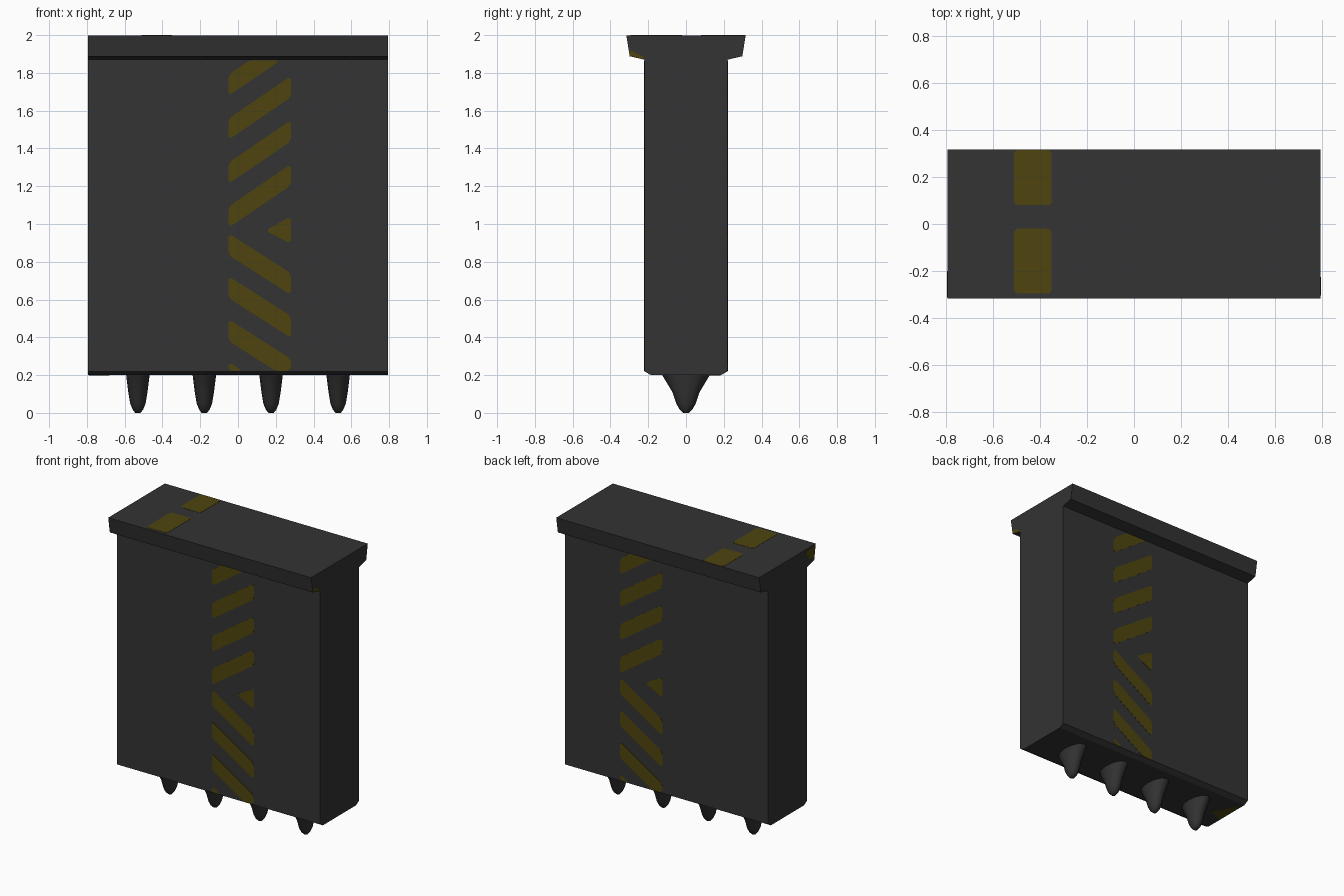
import bpy, bmesh, math
from mathutils import Vector

if "Cube" in bpy.data.objects:
    bpy.data.objects.remove(bpy.data.objects["Cube"])


def material(name, rgb):
    m = bpy.data.materials.new(name)
    m.diffuse_color = (*rgb, 1)
    m.use_nodes = True
    m.node_tree.nodes["Principled BSDF"].inputs["Base Color"].default_value = m.diffuse_color
    return m


GREY = material("charcoal", (0.033, 0.033, 0.033))
YELLOW = material("hazard_yellow", (0.077, 0.06, 0.0045))
L = 0.793  # half length


def finish(bm, name, mat, smooth=None):
    bmesh.ops.recalc_face_normals(bm, faces=bm.faces)
    me = bpy.data.meshes.new(name)
    bm.to_mesh(me)
    bm.free()
    ob = bpy.data.objects.new(name, me)
    bpy.context.collection.objects.link(ob)
    me.materials.append(mat)
    if smooth:
        bpy.ops.object.select_all(action='DESELECT')
        ob.select_set(True)
        bpy.context.view_layer.objects.active = ob
        bpy.ops.object.shade_smooth_by_angle(angle=math.radians(smooth))
    return ob


def bar(half, name):
    """Mirror a (y, z) half profile and extrude it along x."""
    bm = bmesh.new()
    pts = half + [(-y, z) for y, z in reversed(half)]
    f = bm.faces.new([bm.verts.new((-L, y, z)) for y, z in pts])
    r = bmesh.ops.extrude_face_region(bm, geom=[f])
    for v in r["geom"]:
        if isinstance(v, bmesh.types.BMVert):
            v.co.x = L
    # make sure both ends are closed
    bmesh.ops.holes_fill(bm, edges=bm.edges)
    finish(bm, name, GREY)


# slab body with chamfered lower edges, flared cap with a flat top
bar([(0.185, 0.2), (0.22, 0.22), (0.22, 1.87)], "wall_body")
bar([(0.22, 1.87), (0.298, 1.888), (0.316, 1.9985)], "cap")

# ground spikes: stacked ellipses (z, x radius, y radius)
RINGS = [(0.2, 0.062, 0.126), (0.11, 0.051, 0.072), (0.05, 0.041, 0.052),
         (0.018, 0.028, 0.034), (0.0, 0.014, 0.014)]
N = 12
for i, x in enumerate((-0.53, -0.178, 0.175, 0.53)):
    bm = bmesh.new()
    rows = [[bm.verts.new((x + rx * math.cos(2 * math.pi * k / N),
                           ry * math.sin(2 * math.pi * k / N), z))
             for k in range(N)] for z, rx, ry in RINGS]
    for a, b in zip(rows, rows[1:]):
        for k in range(N):
            bm.faces.new((a[k], a[(k + 1) % N], b[(k + 1) % N], b[k]))
    bm.faces.new(rows[0])
    bm.faces.new(rows[-1])
    finish(bm, f"ground_spike_{i + 1}", GREY, 50)


def clip(poly, w, sign):
    """Keep the part of a polygon where sign * (second coordinate - w) >= 0."""
    out = []
    for a, b in zip(poly, poly[1:] + poly[:1]):
        da, db = sign * (a[1] - w), sign * (b[1] - w)
        if da >= 0:
            out.append(a)
        if da * db < 0:
            t = da / (da - db)
            out.append((a[0] + t * (b[0] - a[0]), w))
    return out


def cut_corners(poly, r):
    out = []
    for i, c in enumerate(poly):
        c = Vector(c)
        for o in (poly[i - 1], poly[(i + 1) % len(poly)]):
            d = Vector(o) - c
            out.append(tuple(c + d * min(r / d.length, 0.4)))
    return out


def plates(name, polys, place, normal, r=0.0):
    """Thin painted plates from 2D polygons mapped into space."""
    bm = bmesh.new()
    for p in polys:
        if r:
            p = cut_corners(p, r)
        bm.faces.new([bm.verts.new(place(u, w)) for u, w in p])
    ext = bmesh.ops.extrude_face_region(bm, geom=bm.faces[:])
    for v in ext["geom"]:
        if isinstance(v, bmesh.types.BMVert):
            v.co += Vector(normal) * 0.002
    finish(bm, name, YELLOW)


# hazard stripes: rising above the middle, falling below it
W = 0.33


def band(z, t, rise):
    return [(0, z), (W, z + rise), (W, z + rise + t), (0, z + t)]


stripes = [band(0.98 + 0.233 * i, 0.112, 0.225) for i in range(4)]
stripes += [band(0.835 - 0.227 * i, 0.115, -0.21) for i in range(4)]
stripes.append([(0.195, 0.965), (W, 0.895), (W, 1.04)])
stripes = [clip(clip(p, 1.866, -1), 0.222, 1) for p in stripes]
plates("front_stripes", stripes, lambda u, w: (-0.05 + u, -0.2195, w), (0, -1, 0), 0.016)
plates("back_stripes", stripes, lambda u, w: (0.36 - u, 0.2195, w), (0, 1, 0), 0.016)


def rect(a, b, c, d):
    return [(a, c), (b, c), (b, d), (a, d)]


# marks on the cap top
plates("top_marks", [rect(-0.51, -0.35, 0.08, 0.314), rect(-0.51, -0.35, -0.295, -0.02)],
       lambda u, w: (u, w, 1.998), (0, 0, 1), 0.012)
# small paint patches on the cap ends and underside
plates("cap_right_patch", [[(-0.303, 1.925), (-0.297, 1.89), (-0.225, 1.873), (-0.225, 1.885)]],
       lambda u, w: (L - 0.001, u, w), (1, 0, 0))
plates("cap_left_patch", [[(-0.312, 1.985), (-0.299, 1.9), (-0.225, 1.93), (-0.2, 1.985)]],
       lambda u, w: (-L + 0.001, u, w), (-1, 0, 0))
plates("underside_patch", [[(-0.79, 0.183), (-0.68, -0.02), (-0.79, -0.06)]],
       lambda u, w: (u, w, 0.2005), (0, 0, -1))
